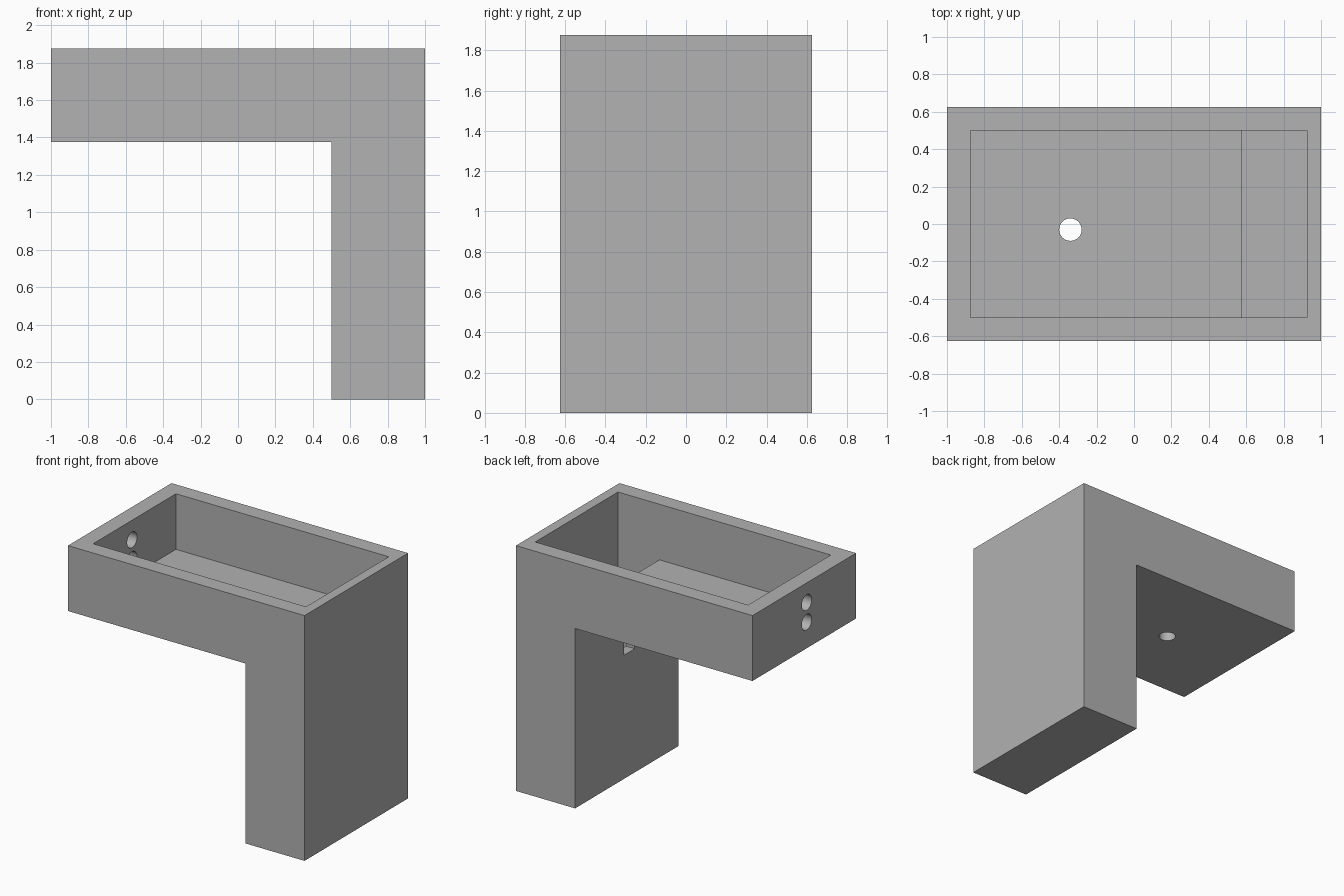
import bpy, bmesh
from math import pi
from mathutils import Matrix, Vector

cube = bpy.data.objects.get("Cube")
if cube:
    bpy.data.objects.remove(cube, do_unlink=True)

# Main dimensions
HALF_X, HALF_Y, TOP = 1.0, 0.625, 1.875
WALL, RIM = 0.075, 0.125
TRAY_UNDERSIDE, LEG_INNER = 1.375, 0.5
HOLE_Y, HOLE_R = -0.03, 0.06

grey = bpy.data.materials.new("plain_grey")
grey.use_nodes = True
COLOUR = (0.445, 0.445, 0.445, 1)
grey.diffuse_color = COLOUR
grey.node_tree.nodes["Principled BSDF"].inputs["Base Color"].default_value = COLOUR


def to_object(name, bm):
    bmesh.ops.recalc_face_normals(bm, faces=bm.faces)
    mesh = bpy.data.meshes.new(name)
    bm.to_mesh(mesh)
    bm.free()
    mesh.materials.append(grey)
    obj = bpy.data.objects.new(name, mesh)
    bpy.context.collection.objects.link(obj)
    return obj


def l_block(name, x0, x1, step_x, z0, step_z, z1, half_y):
    """Upside-down L profile in xz, extruded along y."""
    bm = bmesh.new()
    profile = [(x0, z1), (x0, step_z), (step_x, step_z),
               (step_x, z0), (x1, z0), (x1, z1)]
    face = bm.faces.new([bm.verts.new((x, -half_y, z)) for x, z in profile])
    new = bmesh.ops.extrude_face_region(bm, geom=[face])["geom"]
    bmesh.ops.translate(bm, vec=(0, 2 * half_y, 0),
                        verts=[v for v in new if isinstance(v, bmesh.types.BMVert)])
    return to_object(name, bm)


def drill(name, centre, along_x):
    bm = bmesh.new()
    turn = Matrix.Rotation(pi / 2, 4, "Y") if along_x else Matrix()
    bmesh.ops.create_cone(bm, cap_ends=True, segments=32, radius1=HOLE_R,
                          radius2=HOLE_R, depth=0.3,
                          matrix=Matrix.Translation(centre) @ turn)
    return to_object(name, bm)


def box(name, centre, size):
    bm = bmesh.new()
    bmesh.ops.create_cube(bm, size=1, matrix=Matrix.Translation(centre)
                          @ Matrix.Diagonal(Vector(size).to_4d()))
    return to_object(name, bm)


# Outer shell: tray resting on a single wide leg
body = l_block("tray_and_leg", -HALF_X, HALF_X, LEG_INNER,
               0, TRAY_UNDERSIDE, TOP, HALF_Y)

# Hollow inside, open at the top
cutters = [l_block("cavity_cutter", -HALF_X + RIM, HALF_X - WALL, LEG_INNER + WALL,
                   WALL, TRAY_UNDERSIDE + WALL, TOP + 0.2, HALF_Y - RIM)]

# Two round holes in the end wall, one in the tray floor
for z in (1.725, 1.575):
    cutters.append(drill("end_hole_cutter", (-HALF_X + RIM / 2, HOLE_Y, z), True))
cutters.append(drill("floor_hole_cutter",
                     (-0.34, HOLE_Y, TRAY_UNDERSIDE + WALL / 2), False))

# Square opening in the inner face of the leg
cutters.append(box("leg_slot_cutter", (LEG_INNER + WALL / 2, HOLE_Y, 1.01),
                   (0.15, 0.13, 0.13)))

for cutter in cutters:
    cutter.hide_render = True
    mod = body.modifiers.new(cutter.name, "BOOLEAN")
    mod.operation, mod.solver, mod.object = "DIFFERENCE", "EXACT", cutter

# Bake the cuts and drop the cutters
bpy.context.view_layer.update()
result = body.evaluated_get(bpy.context.evaluated_depsgraph_get())
baked = bpy.data.meshes.new_from_object(result)
body.modifiers.clear()
body.data = baked
for cutter in cutters:
    bpy.data.objects.remove(cutter, do_unlink=True)

# Smooth only the round hole walls
bpy.ops.object.select_all(action="DESELECT")
body.select_set(True)
bpy.context.view_layer.objects.active = body
bpy.ops.object.shade_smooth_by_angle(angle=pi / 6)
